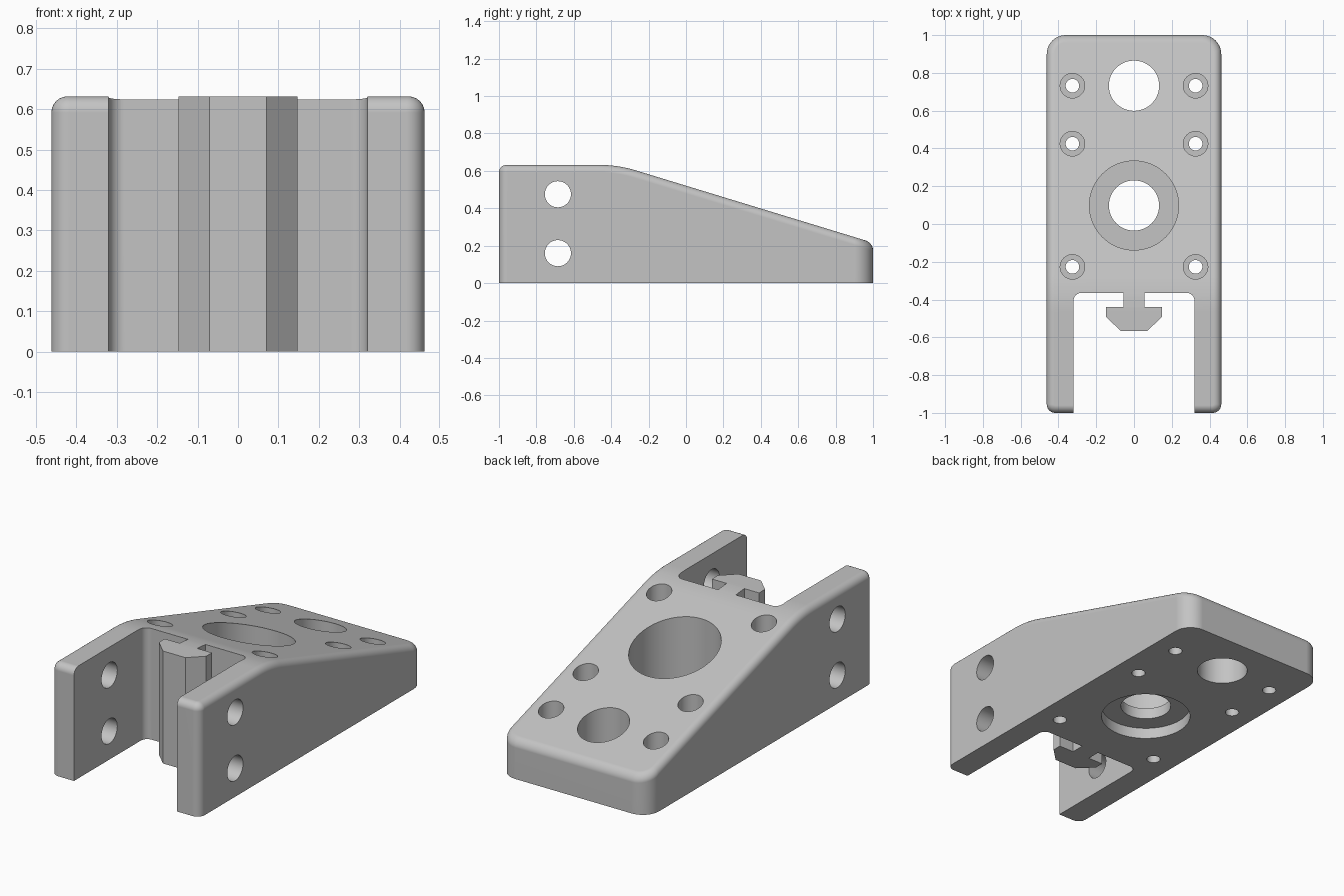
import bpy, bmesh, math
from mathutils import Vector

cube = bpy.data.objects.get("Cube")
if cube:
    bpy.data.objects.remove(cube, do_unlink=True)

grey = bpy.data.materials.new("light_grey")
grey.use_nodes = True
colour = (0.55, 0.55, 0.55, 1)
grey.diffuse_color = colour
grey.node_tree.nodes["Principled BSDF"].inputs["Base Color"].default_value = colour

HALF_W, TOP, FILLET = 0.462, 0.632, 0.04
SLOPE = math.atan(0.305)


def new_object(name, bm):
    bmesh.ops.recalc_face_normals(bm, faces=bm.faces)
    mesh = bpy.data.meshes.new(name)
    bm.to_mesh(mesh)
    bm.free()
    mesh.materials.append(grey)
    obj = bpy.data.objects.new(name, mesh)
    bpy.context.collection.objects.link(obj)
    return obj


def prism(bm, points, direction):
    """Extrude a closed outline along a direction."""
    face = bm.faces.new([bm.verts.new(p) for p in points])
    out = bmesh.ops.extrude_face_region(bm, geom=[face])
    moved = [g for g in out["geom"] if isinstance(g, bmesh.types.BMVert)]
    bmesh.ops.translate(bm, verts=moved, vec=direction)


def lathe(bm, x, y, profile, sides=48):
    """Closed stepped cylinder from (radius, z) pairs."""
    rings = []
    for r, z in profile:
        rings.append([bm.verts.new((x + r * math.cos(2 * math.pi * i / sides),
                                    y + r * math.sin(2 * math.pi * i / sides), z))
                      for i in range(sides)])
    for a, b in zip(rings, rings[1:]):
        for i in range(sides):
            j = (i + 1) % sides
            bm.faces.new((a[i], a[j], b[j], b[i]))
    bm.faces.new(rings[0])
    bm.faces.new(rings[-1])


def cut(target, bm):
    """Subtract a solid from the target."""
    cutter = new_object("cutter", bm)
    cutter.hide_render = True
    mod = target.modifiers.new("cut", "BOOLEAN")
    mod.operation, mod.solver, mod.object = "DIFFERENCE", "EXACT", cutter
    bpy.context.view_layer.objects.active = target
    bpy.ops.object.modifier_apply(modifier=mod.name)
    bpy.data.objects.remove(cutter, do_unlink=True)


# Wedge body: side profile with a soft bend where the slope begins
bend_y, bend_len = -0.365, 0.1
bend_r = bend_len / math.tan(SLOPE / 2)
profile = [(-1, 0), (-1, TOP)]
for i in range(9):
    a = SLOPE * i / 8
    profile.append((bend_y - bend_len + bend_r * math.sin(a),
                    TOP - bend_r * (1 - math.cos(a))))
profile += [(1, TOP - (1 - bend_y) * math.tan(SLOPE)), (1, 0)]
bm = bmesh.new()
prism(bm, [(-HALF_W, y, z) for y, z in profile], Vector((2 * HALF_W, 0, 0)))
bmesh.ops.recalc_face_normals(bm, faces=bm.faces)


def is_upright(e):
    d = (e.verts[0].co - e.verts[1].co).normalized()
    return abs(d.z) > 0.99


# Large rounding on the back corners, smaller on the front corners
for sign, radius in ((1, 0.1), (-1, 0.045)):
    edges = [e for e in bm.edges if is_upright(e) and all(v.co.y * sign > 0.99 for v in e.verts)]
    bmesh.ops.bevel(bm, geom=edges, offset=radius, segments=8, profile=0.5, affect="EDGES")
# Rounded rim around the whole top
bm.normal_update()
rim = [e for e in bm.edges if len(e.link_faces) == 2
       and sorted(f.normal.z > 0.5 for f in e.link_faces) == [False, True]]
bmesh.ops.bevel(bm, geom=rim, offset=FILLET, segments=6, profile=0.5, affect="EDGES")
body = new_object("bracket_body", bm)

# Front slot, leaving a T-shaped tongue attached to its back wall
right = [(0.32, -1.2)]
r, wall = 0.04, -0.365
for i in range(7):
    a = math.pi / 2 * i / 6
    right.append((0.32 - r + r * math.cos(a), wall - r + r * math.sin(a)))
right += [(0.055, wall), (0.055, -0.44), (0.147, -0.44), (0.147, -0.492), (0.07, -0.567)]
outline = right + [(-x, y) for x, y in reversed(right)]
bm = bmesh.new()
prism(bm, [(x, y, -0.2) for x, y in outline], Vector((0, 0, 1.2)))
cut(body, bm)

# Large stepped bore, plain bore and counterbored screw holes
bm = bmesh.new()
lathe(bm, 0, 0.098, [(0.236, -0.2), (0.236, 0.062), (0.133, 0.062),
                     (0.133, 0.125), (0.236, 0.125), (0.236, 1)], 64)
lathe(bm, 0, 0.732, [(0.133, -0.2), (0.133, 1)])
for x in (-0.326, 0.326):
    for y in (0.732, 0.425, -0.227):
        lathe(bm, x, y, [(0.036, -0.2), (0.036, 0.125), (0.065, 0.125), (0.065, 1)], 32)
cut(body, bm)

# Cross holes through both side walls
bm = bmesh.new()
for z in (0.16, 0.475):
    ring = [(-1, -0.685 + 0.07 * math.cos(math.tau * i / 32), z + 0.07 * math.sin(math.tau * i / 32))
            for i in range(32)]
    prism(bm, ring, Vector((2, 0, 0)))
cut(body, bm)

# Smooth fillets and bores, crisp machined edges
bpy.ops.object.select_all(action="DESELECT")
body.select_set(True)
bpy.context.view_layer.objects.active = body
bpy.ops.object.shade_smooth_by_angle(angle=math.radians(30))
weighted = body.modifiers.new("even_shading", "WEIGHTED_NORMAL")
weighted.keep_sharp = True
